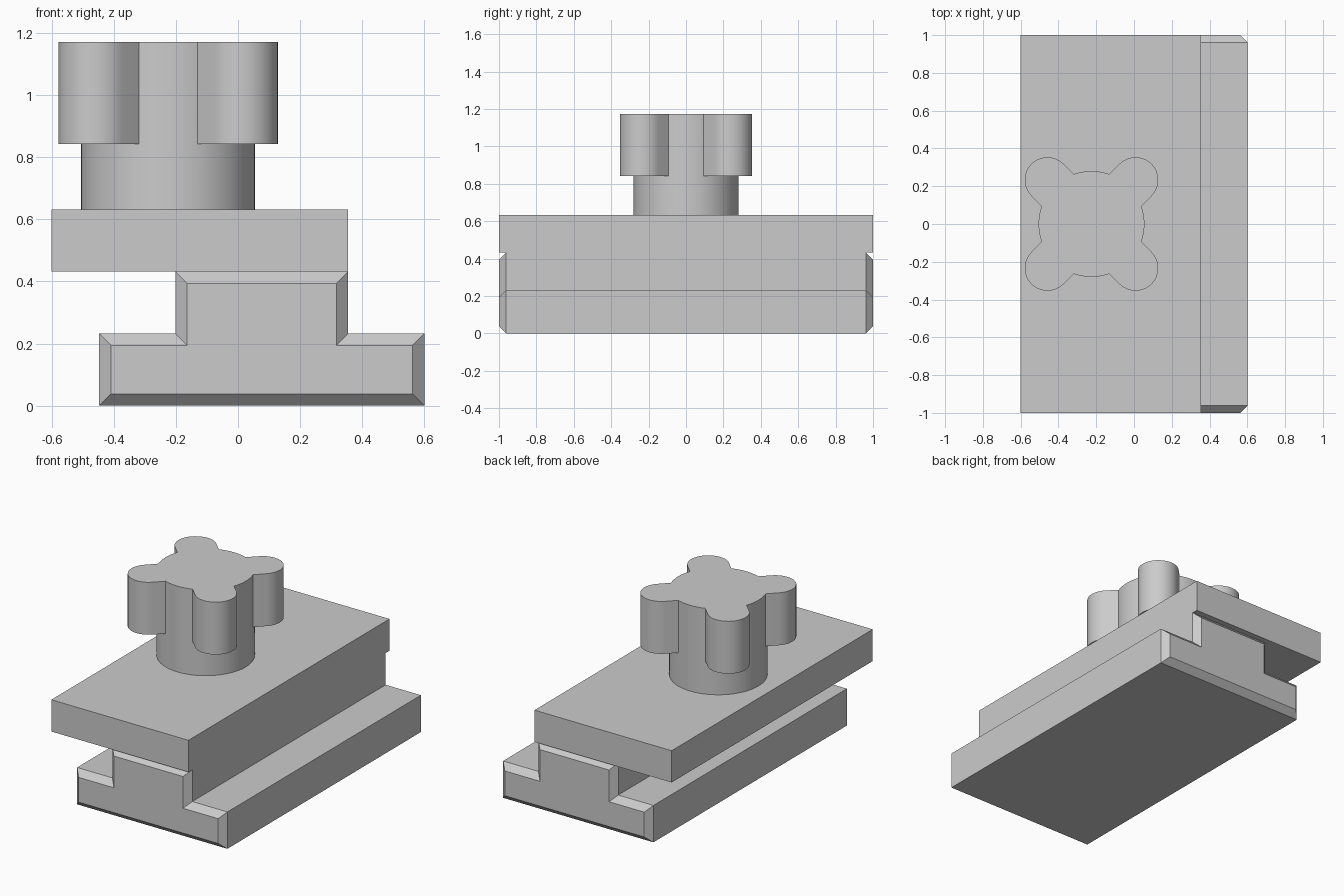
import bpy, bmesh
from math import radians, asin, cos, sin, pi

cube = bpy.data.objects.get("Cube")
if cube:
    bpy.data.objects.remove(cube, do_unlink=True)

grey = bpy.data.materials.new("plain grey")
grey.use_nodes = True
COLOUR = (0.6, 0.6, 0.6, 1)
grey.diffuse_color = COLOUR
grey.node_tree.nodes["Principled BSDF"].inputs["Base Color"].default_value = COLOUR


def finish(name, bm, smooth=False):
    bmesh.ops.remove_doubles(bm, verts=bm.verts, dist=1e-5)
    bmesh.ops.recalc_face_normals(bm, faces=bm.faces)
    mesh = bpy.data.meshes.new(name)
    bm.to_mesh(mesh)
    bm.free()
    mesh.materials.append(grey)
    ob = bpy.data.objects.new(name, mesh)
    bpy.context.collection.objects.link(ob)
    if smooth:
        bpy.ops.object.select_all(action='DESELECT')
        ob.select_set(True)
        bpy.context.view_layer.objects.active = ob
        bpy.ops.object.shade_smooth_by_angle(angle=radians(30))
    return ob


def ring(bm, points):
    return [bm.verts.new(p) for p in points]


def bridge(bm, a, b):
    for i in range(len(a)):
        j = (i + 1) % len(a)
        bm.faces.new((a[i], a[j], b[j], b[i]))


# T-shaped slide rail with chamfered ends
def tee(d):
    """T outline inset by d."""
    l, r, sl, sr = -0.447 + d, 0.6 - d, -0.202 + d, 0.355 - d
    low, step, top = d, 0.232 - d, 0.432 - d
    return [(l, low), (r, low), (r, step), (sr, step),
            (sr, top), (sl, top), (sl, step), (l, step)]


CH = 0.038
bm = bmesh.new()
loops = [ring(bm, [(x, y, z) for x, z in tee(d)])
         for y, d in ((-1, CH), (CH - 1, 0), (1 - CH, 0), (1, CH))]
for a, b in zip(loops, loops[1:]):
    bridge(bm, a, b)
bm.faces.new(loops[0])
bm.faces.new(loops[-1])
finish("slide_rail", bm)

# Flat plate on top of the rail
bm = bmesh.new()
bmesh.ops.create_cube(bm, size=1)
bmesh.ops.scale(bm, vec=(0.955, 2, 0.2), verts=bm.verts)
bmesh.ops.translate(bm, vec=(-0.1225, 0, 0.532), verts=bm.verts)
finish("top_plate", bm)

# Four-lobed knob on a round neck
CX, R, LOBE, REACH = -0.225, 0.28, 0.12, 0.33
Z0, Z1, Z2 = 0.632, 0.842, 1.172
half = asin(LOBE / R)


def arc(cx, cy, r, a0, a1, n):
    return [(cx + r * cos(a0 + (a1 - a0) * i / n),
             cy + r * sin(a0 + (a1 - a0) * i / n)) for i in range(n + 1)]


def at(points, z):
    return [(x, y, z) for x, y in points]


circle, star = [], []
bm = bmesh.new()
for k in range(4):
    mid = pi / 4 + k * pi / 2
    core = arc(CX, 0, R, mid - pi / 2 + half, mid - half, 10)
    under = arc(CX, 0, R, mid - half, mid + half, 12)
    lobe = arc(CX + REACH * cos(mid), REACH * sin(mid), LOBE,
               mid - pi / 2, mid + pi / 2, 24)
    circle += core + under[1:-1]
    star += core + lobe
    # Underside of the lobe, outside the neck
    bm.faces.new(ring(bm, at(lobe + under[::-1], Z1)))
bridge(bm, ring(bm, at(circle, Z0)), ring(bm, at(circle, Z1)))
bridge(bm, ring(bm, at(star, Z1)), ring(bm, at(star, Z2)))
bm.faces.new(ring(bm, at(circle, Z0)))
bm.faces.new(ring(bm, at(star, Z2)))
finish("lobed_knob", bm, smooth=True)
